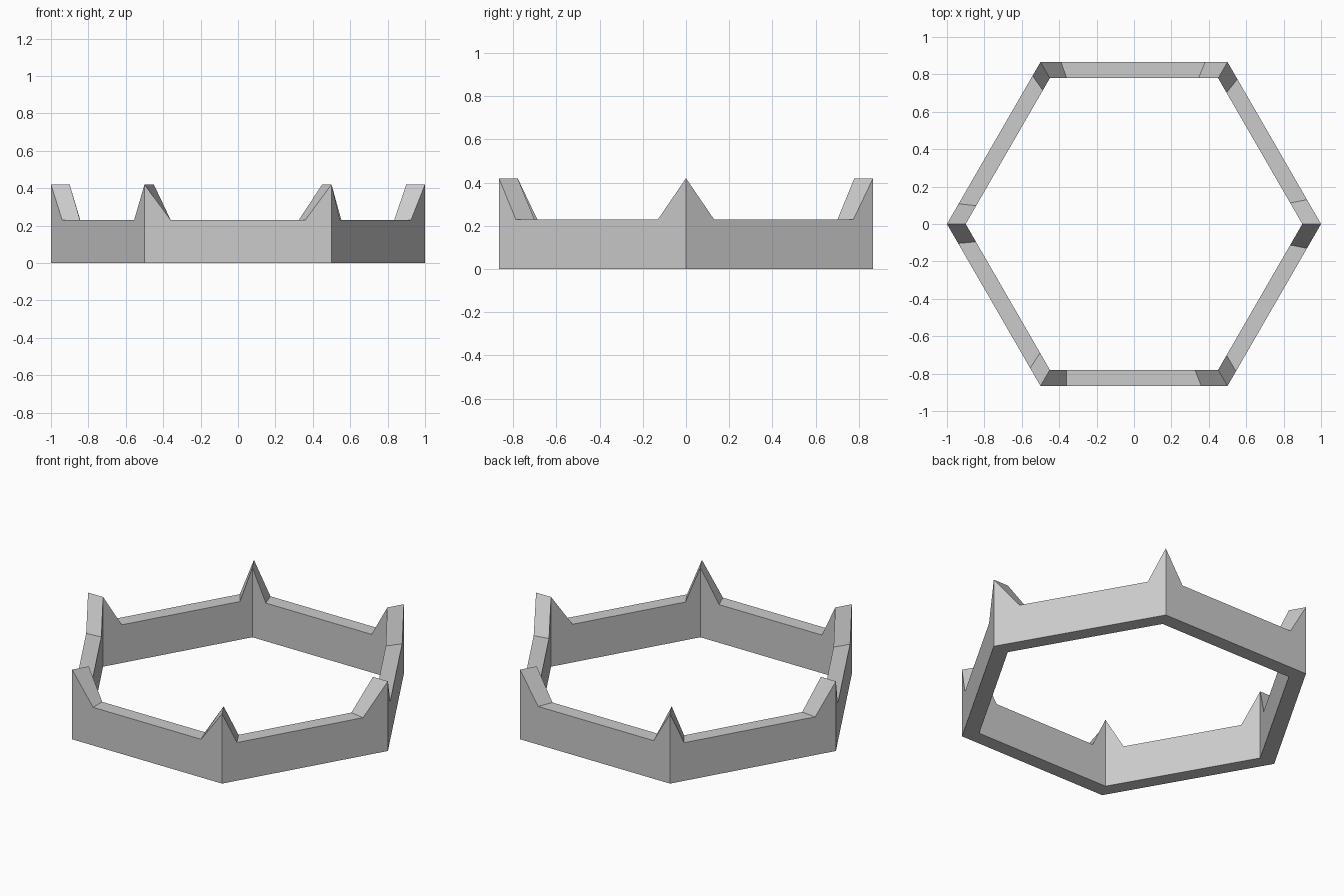
import bpy, bmesh, math
from mathutils import Vector

cube = bpy.data.objects.get("Cube")
if cube:
    bpy.data.objects.remove(cube)

OUTER, INNER = 1.0, 0.9
WALL, PEAK = 0.23, 0.42

# Spike foot distance from each corner: outer and inner, towards the next
# corner and then towards the previous one (counter-clockwise from +x)
FEET = [
    ((.15, .13), (.15, .13)),
    ((.12, .105), (.105, .09)),
    ((.11 - .025, .075), (.11, .09)),
    ((.12, .11), (.125, .113)),
    ((.14, .09), (.11, .105)),
    ((.09, .09), (.14, .125)),
]

metal = bpy.data.materials.new("light grey")
metal.use_nodes = True
grey = (0.6, 0.6, 0.6, 1)
metal.diffuse_color = grey
metal.node_tree.nodes["Principled BSDF"].inputs["Base Color"].default_value = grey


def corner(k, radius):
    a = math.radians(60 * k)
    return Vector((radius * math.cos(a), radius * math.sin(a), 0))


def side_profile(bm, k, radius, ring):
    """Outline of one wall panel: spike, low wall, spike."""
    a, b = corner(k, radius), corner(k + 1, radius)
    along = (b - a).normalized()
    up, top = Vector((0, 0, WALL)), Vector((0, 0, PEAK))
    points = [a, b, b + top,
              b - along * FEET[(k + 1) % 6][1][ring] + up,
              a + along * FEET[k][0][ring] + up,
              a + top]
    return [bm.verts.new(p) for p in points]


# Hexagonal band with a spike at every corner
bm = bmesh.new()
for k in range(6):
    outer = side_profile(bm, k, OUTER, 0)
    inner = side_profile(bm, k, INNER, 1)
    bm.faces.new(outer)
    bm.faces.new(inner[::-1])
    for i in (0, 2, 3, 4):          # underside, spike slopes and wall top
        j = (i + 1) % 6
        bm.faces.new((outer[j], outer[i], inner[i], inner[j]))
bmesh.ops.remove_doubles(bm, verts=bm.verts, dist=0.0001)
bmesh.ops.recalc_face_normals(bm, faces=bm.faces)

mesh = bpy.data.meshes.new("spiked_hexagonal_band")
bm.to_mesh(mesh)
bm.free()
mesh.materials.append(metal)
band = bpy.data.objects.new("spiked_hexagonal_band", mesh)
bpy.context.collection.objects.link(band)
